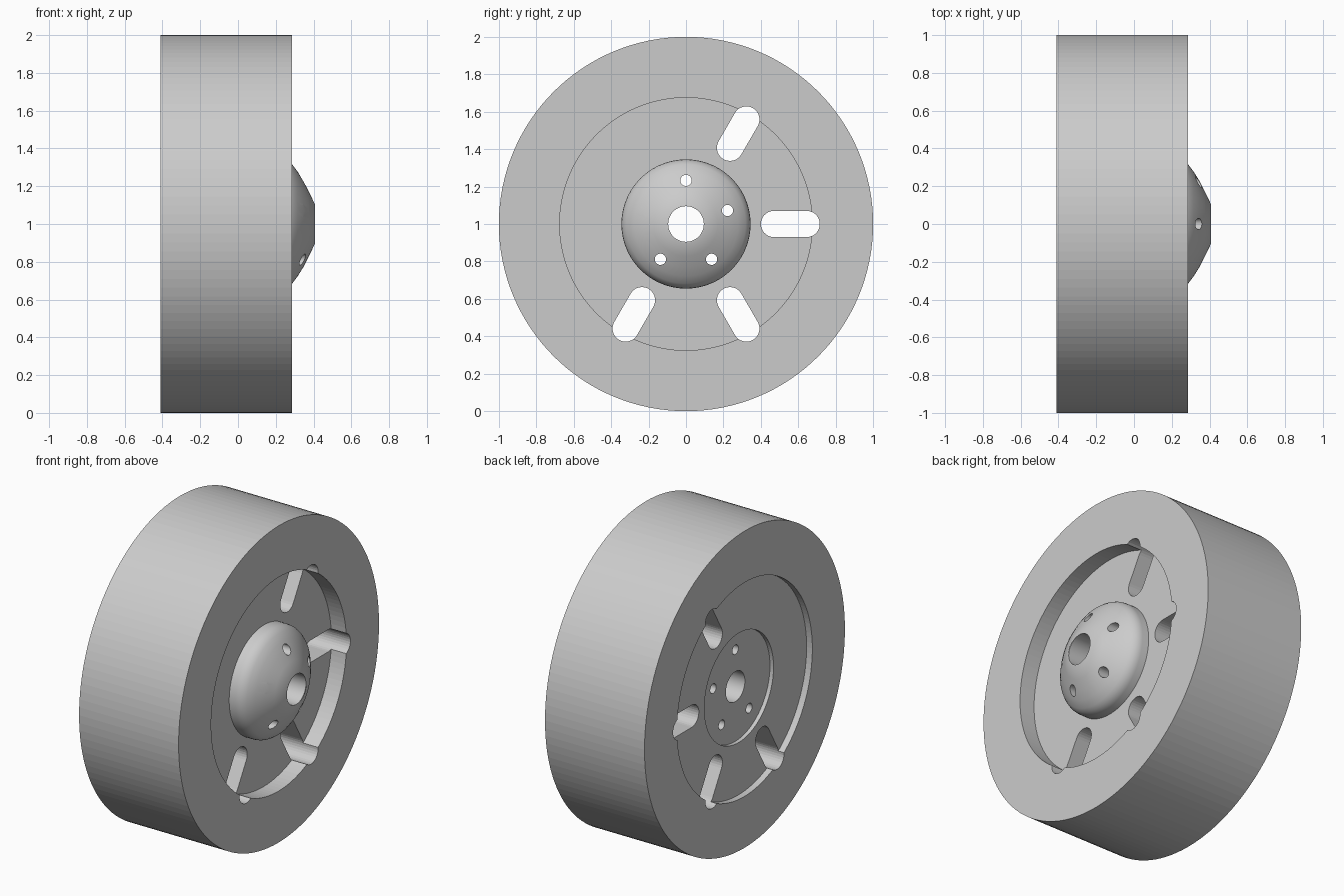
import bpy, bmesh, math
from mathutils import Matrix, Vector

if "Cube" in bpy.data.objects:
    bpy.data.objects.remove(bpy.data.objects["Cube"])

grey = bpy.data.materials.new("light grey")
grey.use_nodes = True
grey.diffuse_color = (0.6, 0.6, 0.6, 1)
grey.node_tree.nodes["Principled BSDF"].inputs["Base Color"].default_value = (0.6, 0.6, 0.6, 1)

AXLE = Vector((0, 0, 1))
LEFT, RIGHT = -0.41, 0.285          # side faces of the tyre
FLOOR_L, FLOOR_R = -0.37, 0.18      # faces of the wheel disc
RIM_R, HUB_R = 0.675, 0.345


def finish(name, bm):
    bmesh.ops.recalc_face_normals(bm, faces=bm.faces)
    mesh = bpy.data.meshes.new(name)
    bm.to_mesh(mesh)
    bm.free()
    mesh.materials.append(grey)
    ob = bpy.data.objects.new(name, mesh)
    bpy.context.collection.objects.link(ob)
    return ob


def lathe(name, profile, steps=128):
    """Turn a closed (x, radius) section about the axle."""
    bm = bmesh.new()
    rings = []
    for i in range(steps):
        a = math.tau * i / steps
        rings.append([bm.verts.new(AXLE + Vector((x, r * math.cos(a), r * math.sin(a))))
                      for x, r in profile])
    n = len(profile)
    for i in range(steps):
        a, b = rings[i], rings[(i + 1) % steps]
        for j in range(n):
            k = (j + 1) % n
            bm.faces.new((a[j], a[k], b[k], b[j]))
    return finish(name, bm)


def slot_cutter(name, angle, inner, outer, radius, steps=16):
    """Round-ended bar along the axle; equal ends give a plain round drill."""
    pts = []
    for centre, start in ((outer - radius, -math.pi / 2), (inner + radius, math.pi / 2)):
        for i in range(steps):
            t = start + math.pi * (i + (0.5 if outer - inner <= 2.001 * radius else 0)) / (steps - 1 if outer - inner > 2.001 * radius else steps)
            pts.append((centre + radius * math.cos(t), radius * math.sin(t)))
    bm = bmesh.new()
    face = bm.faces.new([bm.verts.new((-1, y, z)) for y, z in pts])
    grown = bmesh.ops.extrude_face_region(bm, geom=[face])["geom"]
    bmesh.ops.translate(bm, vec=(2, 0, 0), verts=[v for v in grown if isinstance(v, bmesh.types.BMVert)])
    bm.transform(Matrix.Translation(AXLE) @ Matrix.Rotation(angle, 4, "X"))
    ob = finish(name, bm)
    ob.hide_render = True
    return ob


def cut(target, cutters):
    bpy.context.view_layer.objects.active = target
    for c in cutters:
        mod = target.modifiers.new("cut", "BOOLEAN")
        mod.operation, mod.solver, mod.object = "DIFFERENCE", "EXACT", c
        bpy.ops.object.modifier_apply(modifier=mod.name)


# Tyre, wheel disc and domed hub
tyre = lathe("tyre", [(LEFT, RIM_R), (LEFT, 1), (RIGHT, 1), (RIGHT, RIM_R)])
disc = lathe("wheel_disc", [(FLOOR_L, HUB_R), (FLOOR_L, RIM_R), (FLOOR_R, RIM_R), (FLOOR_R, HUB_R)])
hub = lathe("hub", [(-0.345, 0.095), (-0.345, HUB_R), (0.225, HUB_R), (0.245, 0.342),
                    (0.265, 0.333), (0.285, 0.318), (0.315, 0.278), (0.345, 0.23),
                    (0.375, 0.171), (0.408, 0.103), (0.408, 0.095)])

# Six slots through the disc and into the tyre
slots = [slot_cutter("slot_cutter", math.tau * i / 6, 0.4, 0.715, 0.07) for i in range(6)]
cut(tyre, slots)
cut(disc, slots)

# Five bolt holes through the hub
drills = [slot_cutter("bolt_cutter", math.pi / 2 + math.tau * i / 5, 0.203, 0.263, 0.03) for i in range(5)]
cut(hub, drills)

for c in slots + drills:
    bpy.data.objects.remove(c)

# Smooth the dome, keep its edges crisp
bpy.ops.object.select_all(action="DESELECT")
hub.select_set(True)
bpy.context.view_layer.objects.active = hub
bpy.ops.object.shade_smooth_by_angle(angle=math.radians(30))
